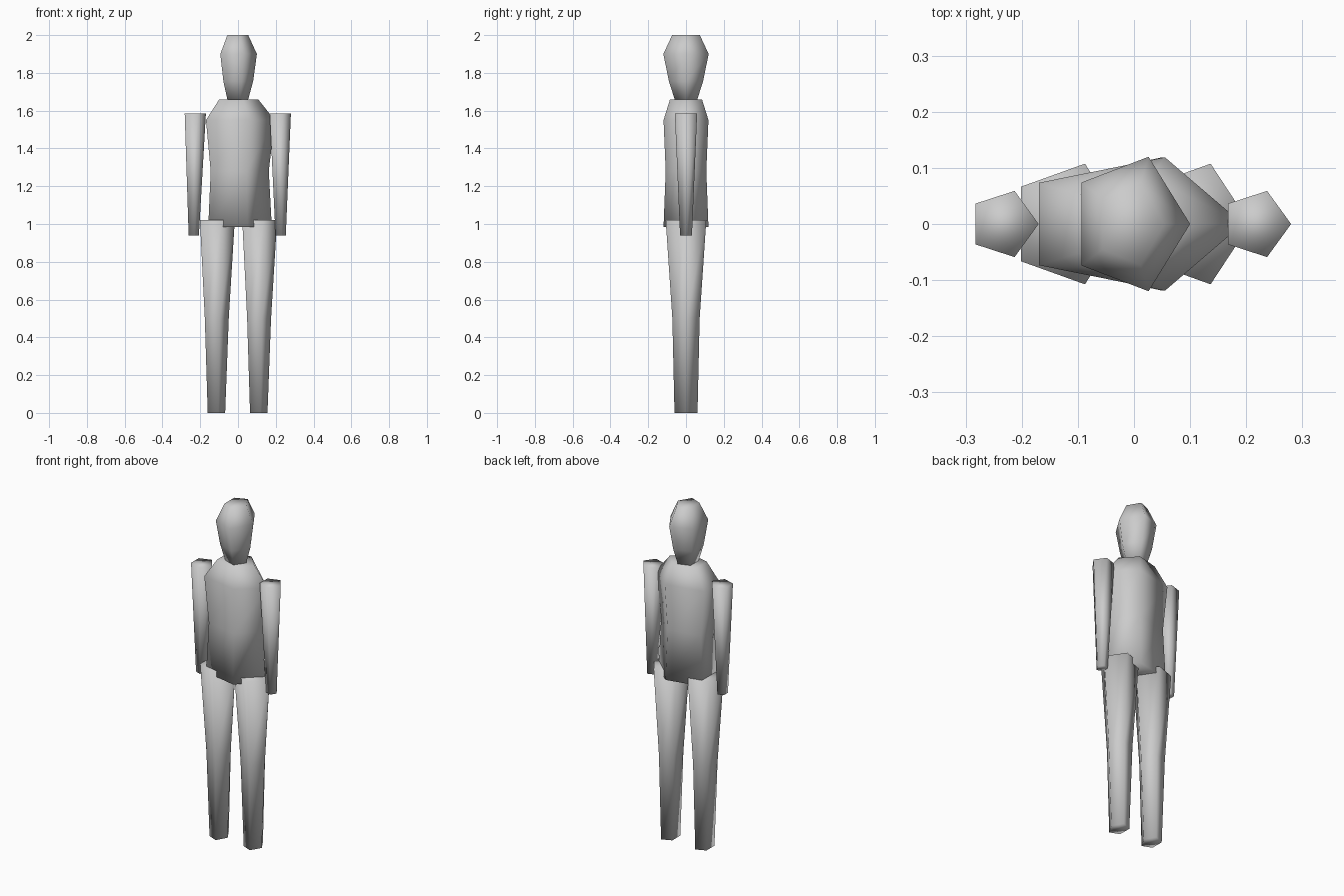
import bpy, bmesh
from math import cos, sin, tau

cube = bpy.data.objects.get("Cube")
if cube:
    bpy.data.objects.remove(cube, do_unlink=True)

SIDES = 5
AXIS_X = -0.007   # pentagons sit slightly off centre

grey = bpy.data.materials.new("light grey")
grey.use_nodes = True
colour = (0.6, 0.6, 0.6, 1)
grey.diffuse_color = colour
grey.node_tree.nodes["Principled BSDF"].inputs["Base Color"].default_value = colour


def loft(name, rings):
    """Capped five-sided tube through rings of (x, z, radius x, radius y)."""
    bm = bmesh.new()
    loops = []
    for x, z, rx, ry in rings:
        angles = [tau * i / SIDES for i in range(SIDES)]
        loops.append([bm.verts.new((AXIS_X + x + rx * cos(a), ry * sin(a), z)) for a in angles])
    for low, high in zip(loops, loops[1:]):
        for i in range(SIDES):
            j = (i + 1) % SIDES
            bm.faces.new((low[i], low[j], high[j], high[i]))
    bm.faces.new(loops[0][::-1])
    bm.faces.new(loops[-1])
    for face in bm.faces:
        face.smooth = True
    bmesh.ops.recalc_face_normals(bm, faces=bm.faces)
    mesh = bpy.data.meshes.new(name)
    bm.to_mesh(mesh)
    bm.free()
    mesh.materials.append(grey)
    obj = bpy.data.objects.new(name, mesh)
    bpy.context.collection.objects.link(obj)
    return obj


# Head and torso
loft("head", [(0, 1.66, 0.061, 0.063), (0, 1.755, 0.087, 0.095),
              (0, 1.9, 0.107, 0.126), (0, 2.0, 0.061, 0.077)])
loft("torso", [(0, 0.985, 0.186, 0.125), (0, 1.28, 0.17, 0.113),
               (0, 1.55, 0.201, 0.125), (0, 1.66, 0.114, 0.089)])

# Limbs on both sides
for side, s in (("left", 1), ("right", -1)):
    loft(side + "_arm", [(s * 0.23, 0.94, 0.03, 0.033), (s * 0.225, 1.585, 0.062, 0.062)])
    loft(side + "_leg", [(s * 0.112, 0, 0.051, 0.064), (s * 0.112, 0.5, 0.07, 0.076),
                         (s * 0.112, 1.02, 0.102, 0.113)])
